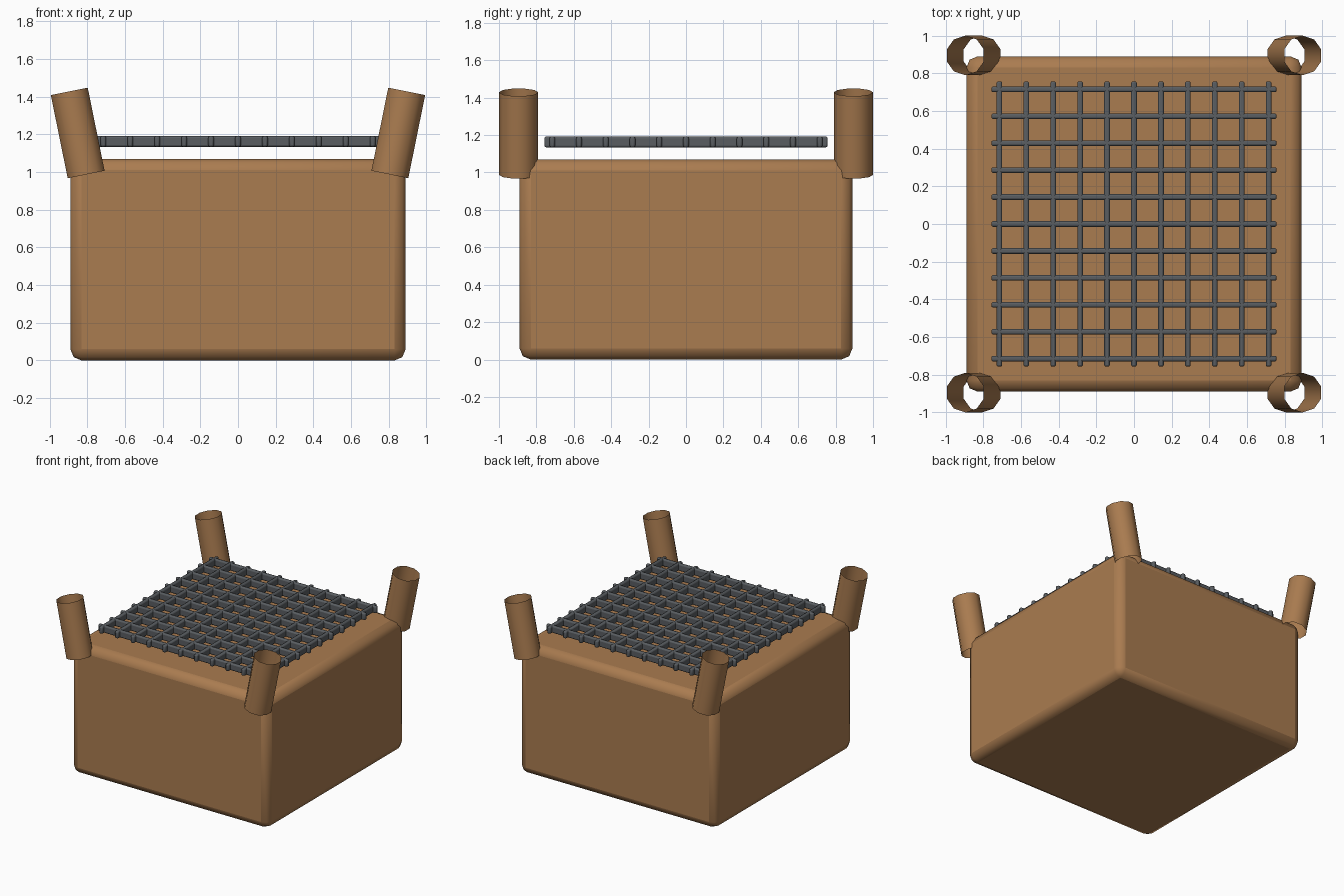
import bpy, math

if "Cube" in bpy.data.objects:
    bpy.data.objects.remove(bpy.data.objects["Cube"])

def material(name, color):
    m = bpy.data.materials.new(name)
    m.diffuse_color = color
    m.use_nodes = True
    m.node_tree.nodes["Principled BSDF"].inputs["Base Color"].default_value = m.diffuse_color
    return m

wood = material("tan", (0.40, 0.20, 0.08, 1))
iron = material("dark_iron", (0.10, 0.11, 0.12, 1))

def finish(obj, name, mat):
    obj.name = name
    obj.data.materials.append(mat)
    bpy.ops.object.shade_smooth_by_angle(angle=math.radians(40))
    return obj

def rounded_box(name, loc, size, bevel, mat):
    bpy.ops.mesh.primitive_cube_add(size=1, location=loc)
    obj = bpy.context.object
    obj.scale = size
    bpy.ops.object.transform_apply(location=False, rotation=False, scale=True)
    b = obj.modifiers.new("bevel", 'BEVEL')
    b.width, b.segments = bevel, 2
    return finish(obj, name, mat)

# Solid body with rounded edges
rounded_box("body", (0, 0, 0.535), (1.78, 1.78, 1.07), 0.06, wood)

# Grate: crossing bars in both directions
for i in range(11):
    p = -0.715 + 0.143 * i
    rounded_box(f"grate_bar_x_{i}", (0, p, 1.163), (1.515, 0.03, 0.058), 0.01, iron)
    rounded_box(f"grate_bar_y_{i}", (p, 0, 1.163), (0.03, 1.515, 0.058), 0.01, iron)

# Open corner tubes leaning outwards
for sx in (-1, 1):
    for sy in (-1, 1):
        bpy.ops.mesh.primitive_cylinder_add(
            vertices=10, radius=0.105, depth=0.45, end_fill_type='NOTHING',
            location=(sx * 0.851, sy * 0.895, 1.208), rotation=(0, sx * 0.2, 0))
        side = ("left" if sx < 0 else "right")
        end = ("front" if sy < 0 else "back")
        finish(bpy.context.object, f"corner_tube_{end}_{side}", wood)
